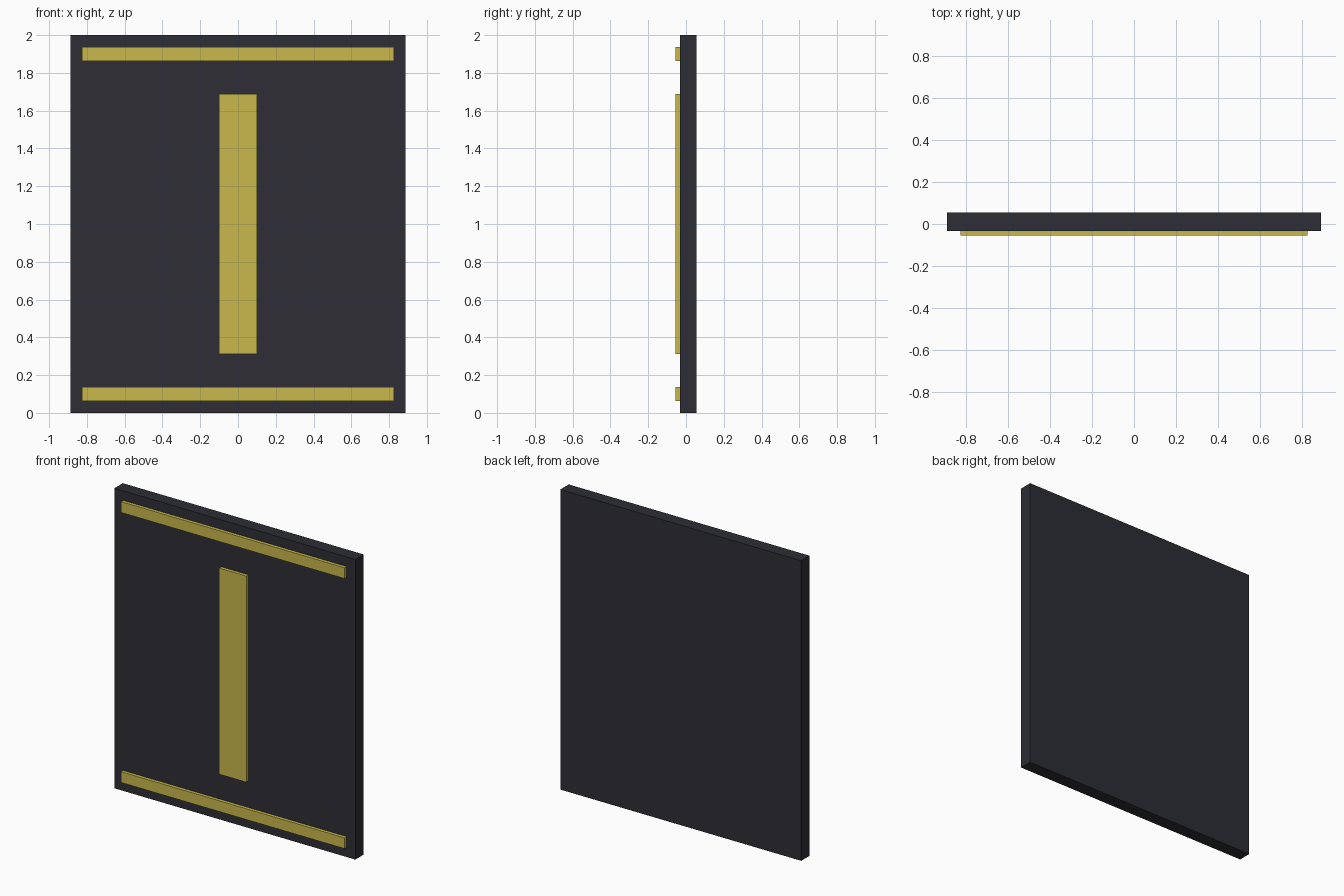
import bpy
import bmesh
from mathutils import Vector

if "Cube" in bpy.data.objects:
    bpy.data.objects.remove(bpy.data.objects["Cube"])


def material(name, rgb):
    m = bpy.data.materials.new(name)
    m.diffuse_color = (*rgb, 1.0)
    m.use_nodes = True
    m.node_tree.nodes["Principled BSDF"].inputs["Base Color"].default_value = m.diffuse_color
    return m


DARK = material("dark_slate", (0.026, 0.027, 0.036))
YELLOW = material("mustard_yellow", (0.578, 0.485, 0.072))


def box(name, lo, hi, mat):
    """Axis-aligned box between two corners."""
    lo, hi = Vector(lo), Vector(hi)
    bm = bmesh.new()
    bmesh.ops.create_cube(bm, size=1.0)
    bmesh.ops.scale(bm, vec=hi - lo, verts=bm.verts)
    bmesh.ops.translate(bm, vec=(lo + hi) / 2, verts=bm.verts)
    mesh = bpy.data.meshes.new(name)
    bm.to_mesh(mesh)
    bm.free()
    mesh.materials.append(mat)
    obj = bpy.data.objects.new(name, mesh)
    bpy.context.collection.objects.link(obj)
    return obj


FRONT, FACE, BACK = -0.055, -0.033, 0.055

# Main slab
box("panel", (-0.888, FACE, 0), (0.888, BACK, 2), DARK)

# Horizontal trim near the bottom and top edges
for name, z in (("bottom_trim", 0.1), ("top_trim", 1.9)):
    box(name, (-0.825, FRONT, z - 0.036), (0.825, FACE, z + 0.036), YELLOW)

# Vertical centre bar
box("centre_bar", (-0.1, FRONT, 0.313), (0.1, FACE, 1.687), YELLOW)
